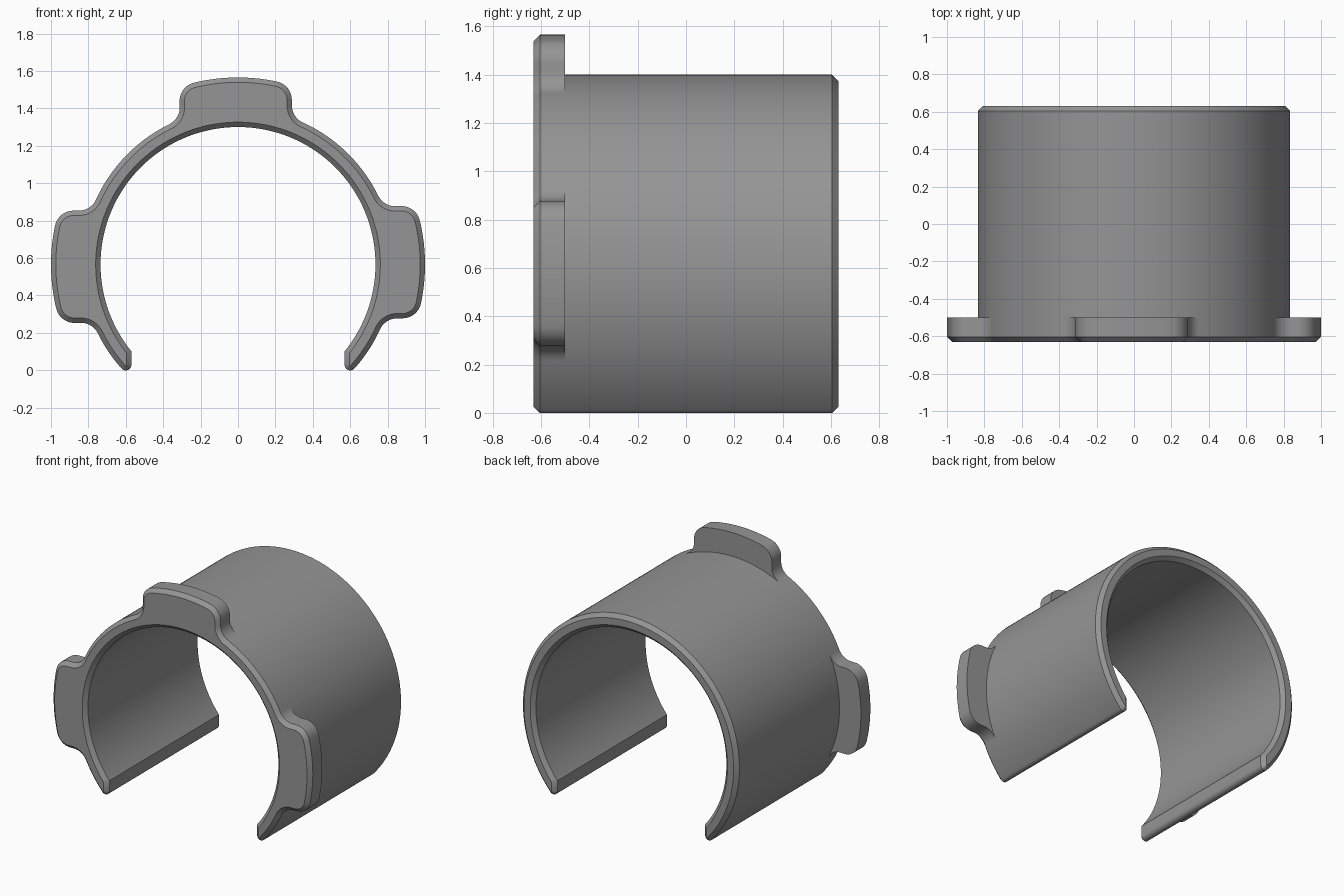
import bpy, bmesh, math
from mathutils import Vector

if "Cube" in bpy.data.objects:
    bpy.data.objects.remove(bpy.data.objects["Cube"])

CZ = 0.565                               # height of the ring axis
R_IN, R_OUT, R_TAB = 0.735, 0.835, 1.0
HALF_W, FIL = 0.30, 0.10                 # tab half width, tab fillet radius
END_X, END_R = 0.57, 0.03                # slot half width, lip rounding
FRONT, STEP, BACK, CH = -0.63, -0.50, 0.63, 0.026
TURN = math.radians(0.8)                 # slight twist of the tabs


def arc(c, r, a0, a1, n):
    return [Vector((c[0] + r * math.cos(a0 + (a1 - a0) * i / n),
                    c[1] + r * math.sin(a0 + (a1 - a0) * i / n))) for i in range(n + 1)]


def rotate(pts, a):
    c, s = math.cos(a), math.sin(a)
    return [Vector((p.x * c - p.y * s, p.x * s + p.y * c)) for p in pts]


def flip(pts, sx, sy):
    return [Vector((p.x * sx, p.y * sy)) for p in reversed(pts)]


def tab():
    """Rounded tab pointing along +x, with fillets into the ring."""
    v = HALF_W + FIL
    f = (math.sqrt((R_OUT + FIL) ** 2 - v * v), -v)
    c = (math.sqrt((R_TAB - FIL) ** 2 - (HALF_W - FIL) ** 2), FIL - HALF_W)
    fa, ca = math.atan2(f[1], f[0]), math.atan2(c[1], c[0])
    side = arc(f, FIL, fa + math.pi, math.pi / 2, 10) + arc(c, FIL, -math.pi / 2, ca, 10)
    return side + arc((0, 0), R_TAB, ca, -ca, 16)[1:-1] + flip(side, 1, -1), fa


def outline():
    """Closed counter-clockwise C-shaped section with three tabs."""
    e = END_X + END_R
    lip_c = (e, -math.sqrt((R_OUT - END_R) ** 2 - e * e))
    a_end = math.atan2(lip_c[1], lip_c[0])
    lip = arc(lip_c, END_R, math.pi, 2 * math.pi + a_end, 10)
    shape, fa = tab()
    pts, a = list(lip), a_end
    for k in range(3):
        mid = k * math.pi / 2 + TURN
        pts += arc((0, 0), R_OUT, a, mid + fa, 20)[1:-1] + rotate(shape, mid)
        a = mid - fa
    pts += arc((0, 0), R_OUT, a, math.pi - a_end, 20)[1:-1] + flip(lip, -1, 1)
    a_in = -math.acos(END_X / R_IN)
    return pts + arc((0, 0), R_IN, math.pi - a_in, a_in, 120)


def inset(pts, d):
    out = []
    for i, p in enumerate(pts):
        t0 = (p - pts[i - 1]).normalized()
        t1 = (pts[(i + 1) % len(pts)] - p).normalized()
        n0, n1 = Vector((-t0.y, t0.x)), Vector((-t1.y, t1.x))
        out.append(p + (n0 + n1) * (d / (1 + n0.dot(n1))))
    return out


# sections from front to back: chamfer, tabbed flange, plain sleeve, chamfer
full = outline()
plain = [p * min(1, R_OUT / p.length) for p in full]
sections = [(FRONT, inset(full, CH)), (FRONT + CH, full), (STEP, full),
            (STEP, plain), (BACK - CH, plain), (BACK, inset(plain, CH))]

bm = bmesh.new()
rings = [[bm.verts.new((p.x, y, p.y + CZ)) for p in pts] for y, pts in sections]
n = len(full)
for a, b in zip(rings, rings[1:]):
    for i in range(n):
        j = (i + 1) % n
        bm.faces.new((a[i], a[j], b[j], b[i]))
bm.faces.new(rings[0])
bm.faces.new(rings[-1])
bmesh.ops.remove_doubles(bm, verts=bm.verts, dist=1e-5)
bmesh.ops.recalc_face_normals(bm, faces=bm.faces)
mesh = bpy.data.meshes.new("clip_sleeve")
bm.to_mesh(mesh)
bm.free()

grey = bpy.data.materials.new("grey")
grey.diffuse_color = (0.30, 0.30, 0.30, 1)
grey.use_nodes = True
grey.node_tree.nodes["Principled BSDF"].inputs["Base Color"].default_value = grey.diffuse_color
mesh.materials.append(grey)
sleeve = bpy.data.objects.new("clip_sleeve", mesh)
bpy.context.collection.objects.link(sleeve)
bpy.context.view_layer.objects.active = sleeve
sleeve.select_set(True)
bpy.ops.object.shade_smooth_by_angle(angle=math.radians(30))
